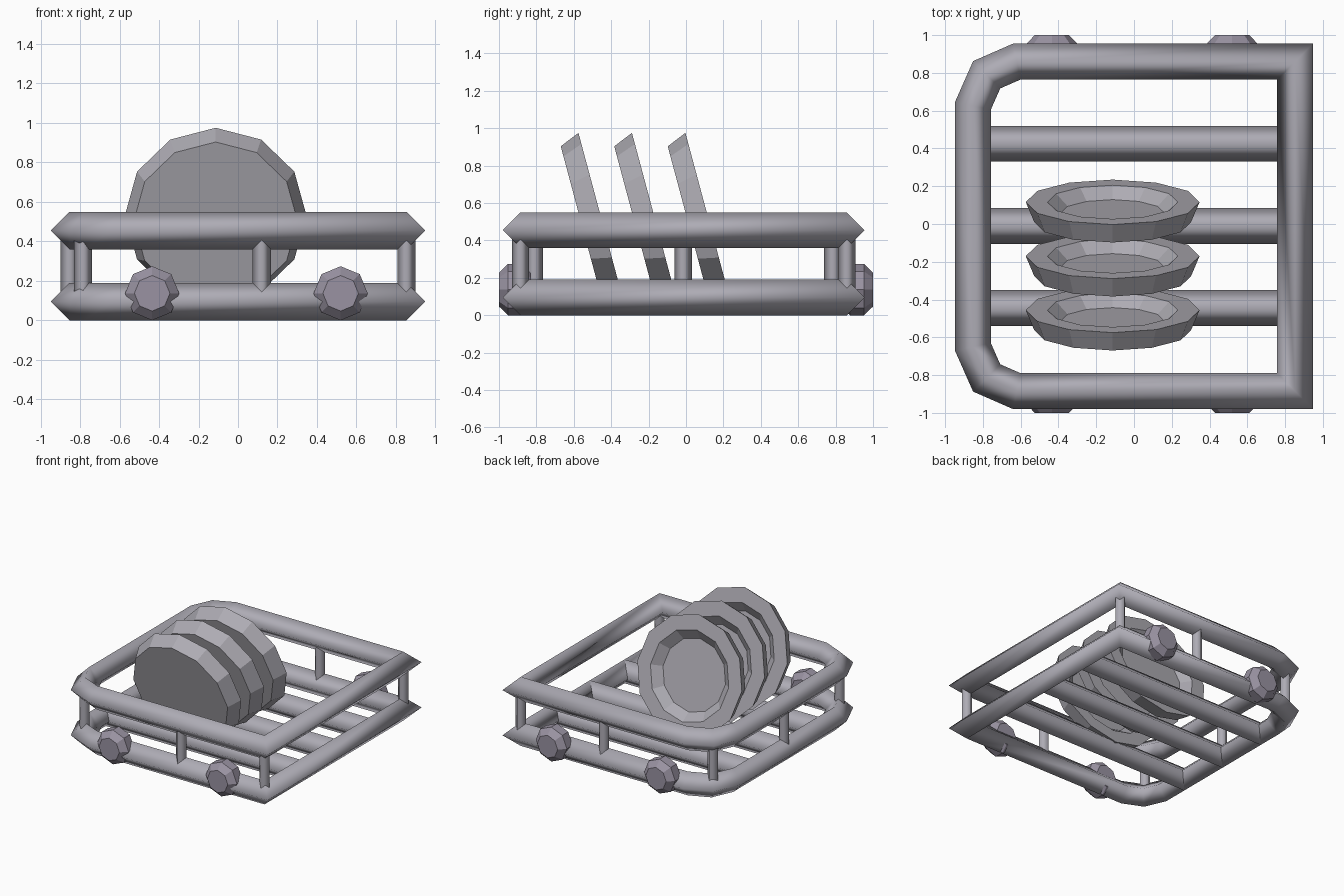
import bpy, bmesh, math
from mathutils import Vector, Matrix

cube = bpy.data.objects.get("Cube")
if cube:
    bpy.data.objects.remove(cube, do_unlink=True)


def material(name, rgb):
    mat = bpy.data.materials.new(name)
    mat.use_nodes = True
    mat.diffuse_color = (*rgb, 1)
    mat.node_tree.nodes["Principled BSDF"].inputs["Base Color"].default_value = (*rgb, 1)
    return mat


METAL = material("grey metal", (0.42, 0.41, 0.46))
PLATE = material("grey china", (0.42, 0.41, 0.45))
FOOT = material("purple grey rubber", (0.32, 0.29, 0.36))


def finish(name, bm, mat, smooth):
    bmesh.ops.recalc_face_normals(bm, faces=bm.faces)
    mesh = bpy.data.meshes.new(name)
    bm.to_mesh(mesh)
    bm.free()
    mesh.materials.append(mat)
    for p in mesh.polygons:
        p.use_smooth = smooth
    obj = bpy.data.objects.new(name, mesh)
    bpy.context.collection.objects.link(obj)
    return obj


def bridge(bm, a, b):
    for i in range(len(a)):
        j = (i + 1) % len(a)
        bm.faces.new((a[i], a[j], b[j], b[i]))


def rail(name, path, z, r):
    """Closed, mitred rail with a diamond section."""
    bm = bmesh.new()
    pts = [Vector((x, y, z)) for x, y in path]
    up = Vector((0, 0, 1))
    rings = []
    for i, p in enumerate(pts):
        n1 = (p - pts[i - 1]).normalized().cross(up)
        n2 = (pts[(i + 1) % len(pts)] - p).normalized().cross(up)
        mitre = (n1 + n2) / (1 + n1.dot(n2))
        rings.append([bm.verts.new(p + d * r) for d in (mitre, up, -mitre, -up)])
    for i in range(len(rings)):
        bridge(bm, rings[i - 1], rings[i])
    return finish(name, bm, METAL, True)


def bar(name, a, b, r):
    """Straight open-ended diamond bar; its ends sit inside the rails."""
    a, b = Vector(a), Vector(b)
    axis = (b - a).normalized()
    side = Vector((0, 1, 0))
    other = axis.cross(side)
    bm = bmesh.new()
    ends = [[bm.verts.new(p + d * r) for d in (side, other, -side, -other)] for p in (a, b)]
    bridge(bm, *ends)
    return finish(name, bm, METAL, True)


def lathe(name, profile, sides, matrix, mat):
    """Faceted solid turned around local z, from (radius, height) pairs."""
    bm = bmesh.new()
    rings = []
    for r, h in profile:
        angles = [2 * math.pi * i / sides for i in range(sides)]
        rings.append([bm.verts.new((r * math.cos(t), r * math.sin(t), h)) for t in angles])
    for a, b in zip(rings, rings[1:]):
        bridge(bm, a, b)
    bm.faces.new(rings[0])
    bm.faces.new(rings[-1])
    bm.transform(matrix)
    return finish(name, bm, mat, False)


# Rails: square corners on the left side, chamfered ones on the right
FRONT, BACK, SIDE = -0.885, 0.86, 0.853
LOW, HIGH, R = 0.095, 0.455, 0.095
outline = [(SIDE, FRONT), (SIDE, BACK), (-0.62, BACK), (-0.78, 0.79), (-SIDE, 0.625),
           (-SIDE, -0.65), (-0.78, -0.815), (-0.62, FRONT)]
rail("lower_rail", outline, LOW, R)
rail("upper_rail", outline, HIGH, R)

# Floor bars
for i in range(3):
    y = -0.445 + 0.435 * i
    bar(f"floor_bar_{i + 1}", (-SIDE, y, LOW), (SIDE, y, LOW), R)

# Posts between the rails
posts = [(SIDE, FRONT), (SIDE, BACK), (0.12, FRONT), (0.12, BACK),
         (-0.785, -0.81), (-0.785, 0.785), (-SIDE, -0.015)]
for i, (x, y) in enumerate(posts):
    bar(f"post_{i + 1}", (x, y, LOW), (x, y, HIGH), 0.046)

# Round feet on the front and back
foot = [(0.09, -0.085), (0.137, -0.037), (0.137, 0.037), (0.09, 0.085)]
for end, y in (("front", -0.915), ("back", 0.915)):
    for side, x in (("right", -0.435), ("left", 0.52)):
        lathe(f"{end}_{side}_foot", foot, 8,
              Matrix.Translation((x, y, 0.137)) @ Matrix.Rotation(math.pi / 2, 4, "X"), FOOT)

# Leaning plates with a sunken middle facing the back
plate = [(0.415, -0.11), (0.46, 0), (0.345, 0), (0.275, -0.06)]
for i in range(3):
    lathe(f"plate_{i + 1}", plate, 12,
          Matrix.Translation((-0.113, -0.456 + 0.286 * i, 0.531))
          @ Matrix.Rotation(math.radians(-75), 4, "X"), PLATE)
